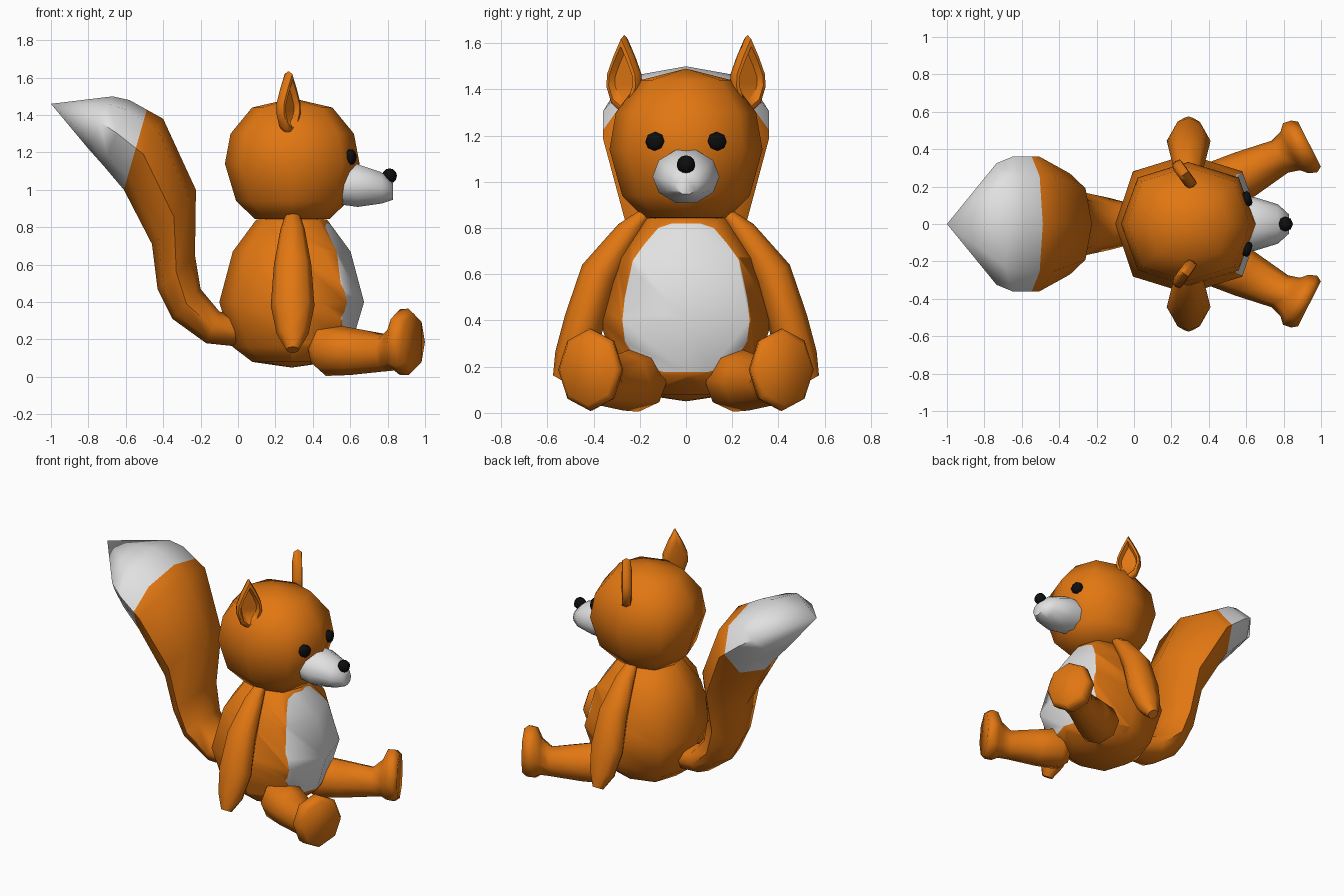
import bpy, bmesh, math
from mathutils import Vector as V

if "Cube" in bpy.data.objects:
    bpy.data.objects.remove(bpy.data.objects["Cube"])


def material(name, rgb):
    m = bpy.data.materials.new(name)
    m.diffuse_color = (*rgb, 1)
    m.use_nodes = True
    m.node_tree.nodes["Principled BSDF"].inputs["Base Color"].default_value = m.diffuse_color
    return m


ORANGE = material("orange_fur", (0.76, 0.185, 0.006))
WHITE = material("white_fur", (0.75, 0.75, 0.75))
BLACK = material("black", (0.004, 0.004, 0.004))
X, Y, Z = V((1, 0, 0)), V((0, 1, 0)), V((0, 0, 1))


def ring(c, a, b, n=8, square=1.0):
    """n-sided ring spanned by vectors a, b; square pushes out the odd corners."""
    pts = []
    for i in range(n):
        t = 2 * math.pi * i / n
        k = square if i % 2 else 1
        pts.append(V(c) + (a * math.cos(t) + b * math.sin(t)) * k)
    return pts


def loft(rings):
    """Skin a list of rings; a one-point ring makes a pointed end."""
    bm = bmesh.new()
    vs = [[bm.verts.new(p) for p in r] for r in rings]
    for r, q in zip(vs, vs[1:]):
        n = max(len(r), len(q))
        for i in range(n):
            j = (i + 1) % n
            if len(r) == 1:
                bm.faces.new((r[0], q[i], q[j]))
            elif len(q) == 1:
                bm.faces.new((r[i], r[j], q[0]))
            else:
                bm.faces.new((r[i], r[j], q[j], q[i]))
    for r in (vs[0], vs[-1]):
        if len(r) > 1:
            bm.faces.new(r)
    bmesh.ops.recalc_face_normals(bm, faces=bm.faces)
    return bm


def finish(name, bm, *mats):
    me = bpy.data.meshes.new(name)
    bm.to_mesh(me)
    bm.free()
    for m in mats:
        me.materials.append(m)
    ob = bpy.data.objects.new(name, me)
    bpy.context.collection.objects.link(ob)
    bpy.ops.object.select_all(action='DESELECT')
    ob.select_set(True)
    bpy.context.view_layer.objects.active = ob
    bpy.ops.object.shade_smooth_by_angle(angle=math.radians(62))


def paint_cut(bm, planes, faces):
    """Cut faces by planes (point, inward normal); colour the part inside all."""
    for co, no in planes:
        geom = set(faces)
        for f in faces:
            geom.update(f.edges, f.verts)
        old = set(bm.faces) - set(faces)
        bmesh.ops.bisect_plane(bm, geom=list(geom), plane_co=co, plane_no=no, dist=1e-5)
        faces = [f for f in bm.faces if f not in old
                 and (f.calc_center_median() - co).dot(no) > 0]
    for f in faces:
        f.material_index = 1


def lathe(profile, cx, ky, square):
    return loft([[V((cx, 0, z))] if r == 0 else ring((cx, 0, z), X * r, Y * r * ky, 8, square)
                 for z, r in profile])


# Body with white belly
bm = lathe([(.05, 0), (.08, .21), (.16, .315), (.4, .387), (.67, .315), (.84, .19), (.87, 0)],
           .287, .96, 1.07)
half = [(.06, .82), (.12, .80), (.18, .73), (.23, .66), (.265, .5),
        (.275, .4), (.265, .31), (.2, .21), (.1, .178)]
outline = [V((0, y, z)) for y, z in half] + [V((0, -y, z)) for y, z in reversed(half)]
planes = []
for p, q in zip(outline, outline[1:] + outline[:1]):
    d = q - p
    planes.append((p, V((0, d.z, -d.y)).normalized()))
paint_cut(bm, planes, [f for f in bm.faces if f.calc_center_median().x > .3])
finish("body", bm, ORANGE, WHITE)

# Head
finish("head", lathe([(.84, 0), (.845, .2), (.94, .3), (1.14, .36), (1.3, .33),
                      (1.44, .215), (1.49, 0)], .29, .92, 1.06), ORANGE)

# Snout and nose
finish("snout", loft([ring((x, 0, z), Y * ry, Z * rz, 10) for x, z, ry, rz in
                      [(.52, 1.03, .13, .11), (.64, 1.023, .145, .12),
                       (.77, 1.01, .105, .087), (.83, .99, .05, .045)]]), WHITE)
bm = bmesh.new()
bmesh.ops.create_uvsphere(bm, u_segments=8, v_segments=6, radius=.04)
bmesh.ops.translate(bm, verts=bm.verts, vec=(.81, 0, 1.075))
finish("nose", bm, BLACK)

# Tail: (lower x, z, upper x, z, half width), white beyond a slanted line
sections = [(.02, .16, .02, .32, .1), (-.17, .18, -.1, .35, .14), (-.35, .31, -.2, .47, .17),
            (-.43, .47, -.23, .65, .19), (-.46, .71, -.225, 1.0, .27), (-.61, 1.0, -.4, 1.38, .36),
            (-.72, 1.13, -.58, 1.48, .36), (-.80, 1.22, -.67, 1.5, .325)]
rings = []
for x0, z0, x1, z1, w in sections:
    lo, hi = V((x0, 0, z0)), V((x1, 0, z1))
    rings.append(ring((lo + hi) / 2, (hi - lo) / 2, Y * w))
bm = loft(rings + [[V((-1, 0, 1.46))]])
paint_cut(bm, [(V((-.61, 0, 1.0)), V((-.42, 0, .12)).normalized())], list(bm.faces))
finish("tail", bm, ORANGE, WHITE)

for s, side in ((1, "left"), (-1, "right")):
    # Eye: flat disc on the head
    n = V((.95, .3 * s, 0)).normalized()
    c = V((.607, .135 * s, 1.175))
    u = n.cross(Z)
    finish(side + "_eye", loft([ring(c + n * d, u * r, Z * r) for d, r in
                                [(-.02, .04), (.01, .04), (.02, .025)]]), BLACK)

    # Ear: leaf outline with a hollow front
    u, n = V((.58, -.81 * s, 0)), V((.81, .58 * s, 0))
    leaf = [(0, .195), (.045, .11), (.08, .03), (.085, -.03), (.055, -.11), (0, -.15),
            (-.055, -.11), (-.085, -.03), (-.08, .03), (-.045, .11)]
    finish(side + "_ear", loft([[V((.27, .267 * s, 1.44)) + u * a * k + Z * b * k + n * w
                                 for a, b in leaf]
                                for k, w in [(.6, -.035), (.92, -.025), (1, 0), (.92, .025),
                                             (.75, .028), (.6, .0)]]), ORANGE)

    # Arm: flattened limb hanging from the shoulder
    t = V((0, .5 * s, .28)).normalized()
    finish(side + "_arm", loft([ring((.292, y * s, z), X * rx, t * rt) for y, z, rx, rt in
                                [(.17, .865, .04, .03), (.245, .79, .065, .055),
                                 (.375, .6, .1, .085), (.445, .38, .117, .09),
                                 (.50, .23, .085, .075), (.545, .145, .035, .035)]]), ORANGE)

    # Leg ending in a flat round foot
    a = math.radians(27)
    u = V((-math.sin(a), math.cos(a) * s, 0))
    finish(side + "_leg", loft([ring((x, y * s, z), u * r, Z * r * k) for x, y, z, r, k in
                                [(.42, .18, .15, .10, 1), (.47, .205, .147, .142, 1),
                                 (.60, .27, .137, .127, 1), (.78, .36, .13, .096, 1.05),
                                 (.835, .39, .16, .115, 1.1), (.865, .405, .186, .15, 1.17),
                                 (.91, .415, .187, .155, 1.15), (.938, .427, .187, .135, 1.13)]]),
           ORANGE)
